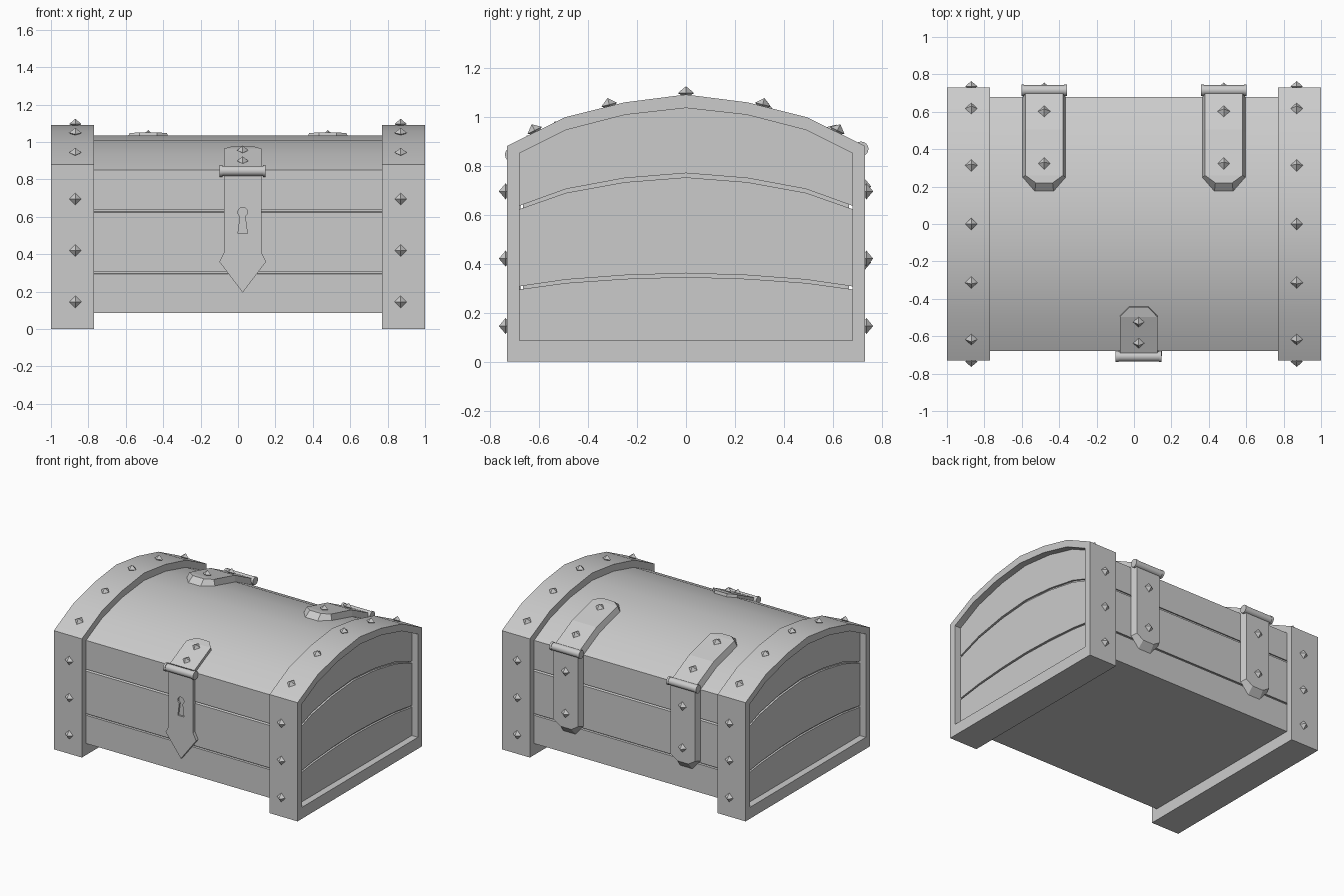
import bpy, bmesh
from math import sin, cos, pi, radians
from mathutils import Vector

if "Cube" in bpy.data.objects:
    bpy.data.objects.remove(bpy.data.objects["Cube"])


def make(name, verts, faces):
    bm = bmesh.new()
    vs = [bm.verts.new(v) for v in verts]
    for f in faces:
        bm.faces.new([vs[i] for i in f])
    bmesh.ops.recalc_face_normals(bm, faces=bm.faces)
    me = bpy.data.meshes.new(name)
    bm.to_mesh(me)
    bm.free()
    ob = bpy.data.objects.new(name, me)
    bpy.context.collection.objects.link(ob)
    return ob


def skin(name, rings, caps=True, loop=False):
    """Join equal-length closed rings of points into one surface."""
    n, m = len(rings[0]), len(rings)
    faces = []
    for r in range(m if loop else m - 1):
        a, b = r * n, (r + 1) % m * n
        faces += [(a + i, a + (i + 1) % n, b + (i + 1) % n, b + i) for i in range(n)]
    if caps and not loop:
        faces += [tuple(range(n)), tuple(range((m - 1) * n, m * n))]
    return make(name, [p for r in rings for p in r], faces)


def smooth(ob):
    bpy.ops.object.select_all(action='DESELECT')
    ob.select_set(True)
    bpy.context.view_layer.objects.active = ob
    bpy.ops.object.shade_smooth_by_angle(angle=radians(30))


def arch(half):
    """Mirror a right-half arch (edge to crown) into a full left-to-right arch."""
    return [(-y, z) for y, z in half] + half[-2::-1]


def at_x(pts, x):
    return [(x, y, z) for y, z in pts]


LID = arch([(.68, .85), (.49, .945), (.25, 1.007), (0, 1.035)])
OUTER = arch([(.73, .88), (.495, .997), (.25, 1.058), (0, 1.09)])
BASE = .085


def slab(name, t0, t1, hx, inset=0):
    """Body layer between two fractions of the height, following the lid curve."""
    k = 1 - inset / .68
    level = lambda t: [(y * k, BASE + t * (z - BASE)) for y, z in LID]
    prof = level(t0) + level(t1)[::-1]
    ob = skin(name, [at_x(prof, -hx), at_x(prof, hx)])
    smooth(ob)


# Body planks with a recessed core showing in the grooves
slab("lower_planks", 0, .274, .95)
slab("middle_planks", .29, .702, .95)
slab("lid_planks", .72, 1, .95)
slab("body_core", .02, .98, .935, .015)

# End frames
outer = [(-.73, 0)] + OUTER + [(.73, 0)]
inner = [(-.68, BASE)] + LID + [(.68, BASE)]
for s, side in ((-1, "left"), (1, "right")):
    ob = skin(side + "_frame", [at_x(outer, s * .77), at_x(outer, s), at_x(inner, s), at_x(inner, s * .77)], loop=True)
    smooth(ob)


# Pyramid studs
def stud(x, y, z, normal, r=.033):
    n = Vector((0, *normal)).normalized()
    u, c = Vector((1, 0, 0)), Vector((x, y, z)) + n * .006
    v = n.cross(u)
    pts = [c + u * r, c + v * r, c - u * r, c - v * r, c + n * .028, c - n * .02]
    make("stud", pts, [(i, (i + 1) % 4, t) for i in range(4) for t in (4, 5)])


for x in (-.87, .87):
    stud(x, 0, 1.09, (0, 1))
    for s in (-1, 1):
        for z in (.145, .42, .695):
            stud(x, s * .73, z, (s, 0))
        stud(x, s * .615, .938, (s * .445, .895))
        stud(x, s * .312, 1.043, (s * .24, .97))


# Straps: stations of base (y, z, half width) and top (y, z, half width)
def strap(name, cx, stations):
    rings = [[(cx - bw, by, bz), (cx + bw, by, bz), (cx + tw, ty, tz), (cx - tw, ty, tz)]
             for by, bz, bw, ty, tz, tw in stations]
    skin(name, rings)


def barrel(name, cx, y, z, r, hx, lip):
    """Hinge pin with slightly wider end caps."""
    rings = []
    for x, k in ((-hx, lip), (-hx + .015, lip), (-hx + .015, r), (hx - .015, r), (hx - .015, lip), (hx, lip)):
        rings.append([(cx + x, y + k * cos(i * pi / 8), z + k * sin(i * pi / 8)) for i in range(16)])
    smooth(skin(name, rings))


# Back hinges
for x in (-.48, .48):
    strap("hinge_lid_strap", x, [(.68, .85, .115, .705, .885, .1), (.49, .945, .115, .505, .985, .1),
                                 (.25, 1.007, .115, .26, 1.047, .1), (.175, 1.015, .05, .22, 1.052, .045)])
    strap("hinge_body_strap", x, [(.68, .86, .115, .722, .86, .1), (.68, .32, .115, .722, .33, .1),
                                  (.68, .245, .05, .722, .295, .045)])
    barrel("hinge_barrel", x, .715, .868, .027, .122, .03)
    stud(x, .6, .937, (.44, .9))
    stud(x, .322, 1.03, (.25, .97))
    for z in (.405, .715):
        stud(x, .722, z, (1, 0))

# Front latch
CX = .025
strap("latch_lid_plate", CX, [(-.68, .85, .1, -.69, .87, .1), (-.49, .945, .1, -.497, .965, .1),
                              (-.44, .957, .05, -.445, .979, .05)])
barrel("latch_barrel", CX, -.708, .845, .027, .123, .031)
for y, z in ((-.522, .95), (-.635, .893)):
    stud(CX, y, z, (-.44, .9), .03)


def plate(name, outline, y0, y1):
    return skin(name, [[(CX + x, y, z) for x, z in outline] for y in (y0, y1)])


hasp = plate("latch_hasp", [(-.1, .845), (-.1, .41), (-.125, .36), (0, .195), (.125, .36), (.1, .41), (.1, .845)],
             -.675, -.705)

# Keyhole cut into the hasp
ring = [(.026 * cos(a), .625 + .026 * sin(a)) for a in (radians(-60 + 30 * i) for i in range(11))]
cutter = plate("keyhole_cutter", ring + [(-.025, .51), (.025, .51)], -.692, -.73)
cutter.hide_render = True
cutter.hide_viewport = False
cutter.display_type = 'WIRE'
mod = hasp.modifiers.new("keyhole", 'BOOLEAN')
mod.object = cutter
mod.operation = 'DIFFERENCE'
mod.solver = 'EXACT'
